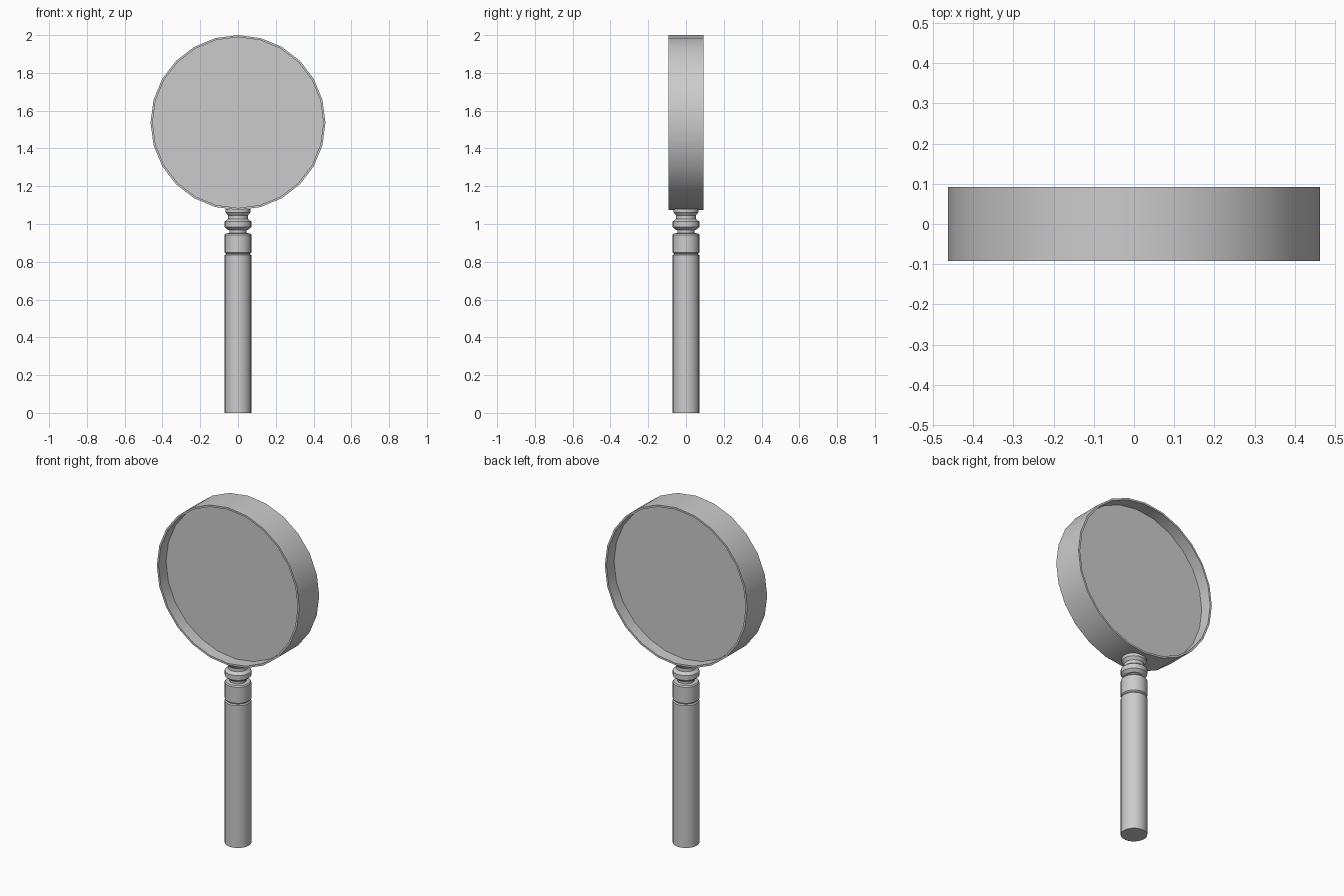
import bpy, bmesh, math
from mathutils import Matrix

if "Cube" in bpy.data.objects:
    bpy.data.objects.remove(bpy.data.objects["Cube"])

CENTRE_Z = 1.537
UPRIGHT = Matrix.Translation((0, 0, CENTRE_Z)) @ Matrix.Rotation(math.pi / 2, 4, 'X')


def lathe(name, profile, sides, matrix=Matrix(), closed=False):
    """Spin (radius, height) points around z; open profiles get end caps."""
    bm = bmesh.new()
    rings = []
    for r, z in profile:
        rings.append([bm.verts.new((r * math.cos(2 * math.pi * i / sides),
                                    r * math.sin(2 * math.pi * i / sides), z))
                      for i in range(sides)])
    pairs = list(zip(rings, rings[1:]))
    if closed:
        pairs.append((rings[-1], rings[0]))
    else:
        bm.faces.new(rings[0])
        bm.faces.new(rings[-1])
    for a, b in pairs:
        for i in range(sides):
            j = (i + 1) % sides
            bm.faces.new((a[i], a[j], b[j], b[i]))
    bm.transform(matrix)
    bmesh.ops.recalc_face_normals(bm, faces=bm.faces)
    mesh = bpy.data.meshes.new(name)
    bm.to_mesh(mesh)
    bm.free()
    obj = bpy.data.objects.new(name, mesh)
    bpy.context.collection.objects.link(obj)
    bpy.ops.object.select_all(action='DESELECT')
    bpy.context.view_layer.objects.active = obj
    obj.select_set(True)
    bpy.ops.object.shade_smooth_by_angle(angle=math.radians(30))
    return obj


# Rim around the glass
lathe("rim", [(0.463, -0.092), (0.463, 0.092), (0.452, 0.092), (0.452, -0.092)],
      24, UPRIGHT, closed=True)

# Glass, recessed equally on both sides
lathe("lens", [(0.454, -0.022), (0.454, 0.022)], 24, UPRIGHT)

# Grip
lathe("handle", [(0.071, 0), (0.071, 0.835), (0.064, 0.840), (0.064, 0.846)], 24)

# Collar, narrow neck, bevelled knob and flared socket
lathe("ferrule", [(0.064, 0.843), (0.071, 0.849), (0.071, 0.943), (0.066, 0.950),
                  (0.046, 0.952), (0.046, 0.968), (0.056, 0.970), (0.071, 0.984),
                  (0.071, 1.012), (0.053, 1.026), (0.053, 1.045), (0.066, 1.062),
                  (0.066, 1.080)], 24)
